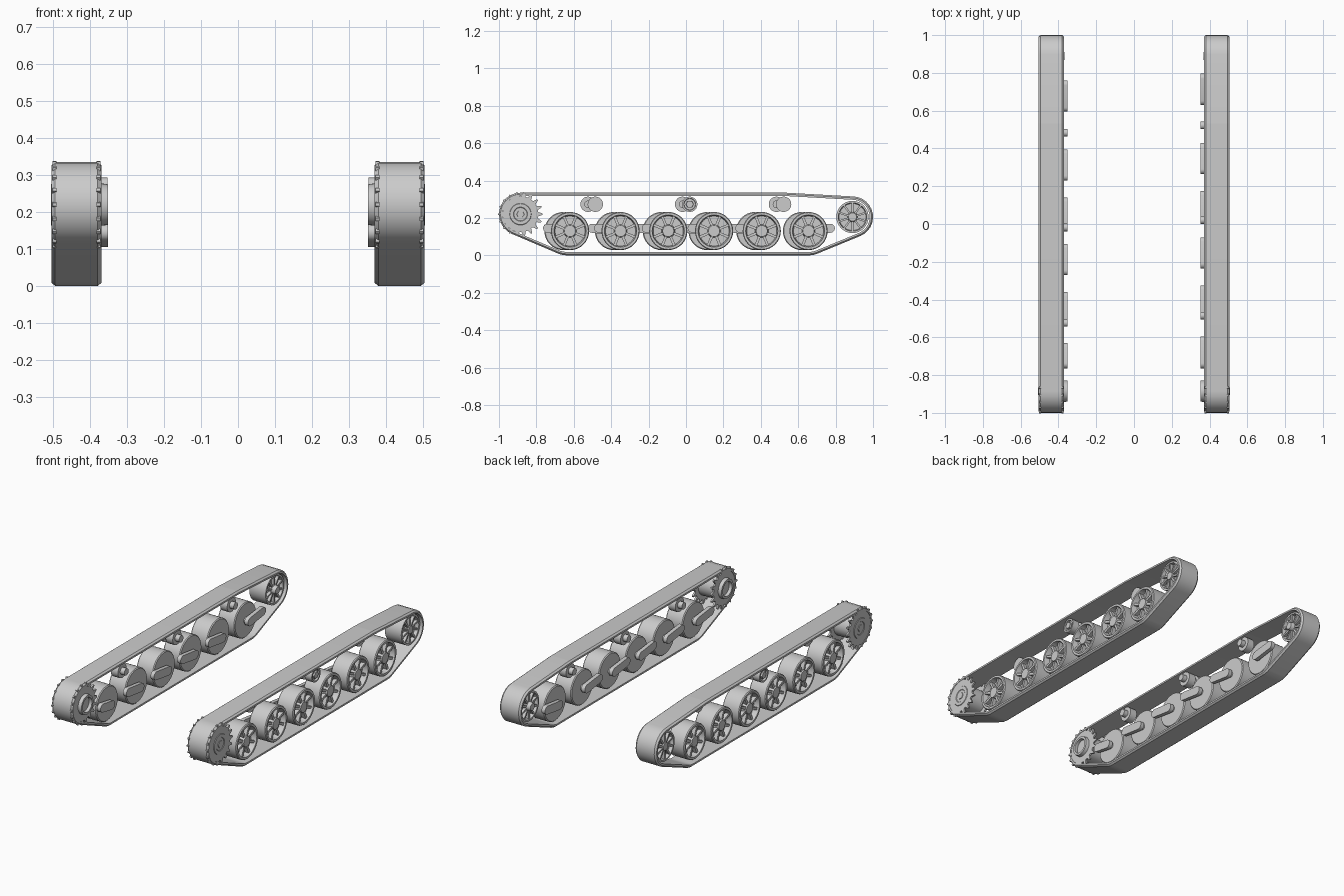
import bpy, bmesh
from math import sin, cos, pi, acos, atan2, hypot, radians

cube = bpy.data.objects.get("Cube")
if cube:
    bpy.data.objects.remove(cube)

grey = bpy.data.materials.new("plain grey")
grey.use_nodes = True
grey.diffuse_color = (0.6, 0.6, 0.6, 1)
grey.node_tree.nodes["Principled BSDF"].inputs["Base Color"].default_value = (0.6, 0.6, 0.6, 1)


def skin(name, rings, closed=False):
    """Join equal rings of points into a solid; cap the ends unless closed."""
    bm = bmesh.new()
    loops = [[bm.verts.new(p) for p in ring] for ring in rings]
    n = len(loops[0])
    pairs = list(zip(loops, loops[1:]))
    if closed:
        pairs.append((loops[-1], loops[0]))
    else:
        bm.faces.new(loops[0])
        bm.faces.new(loops[-1])
    for a, b in pairs:
        for i in range(n):
            j = (i + 1) % n
            bm.faces.new((a[i], a[j], b[j], b[i]))
    bmesh.ops.recalc_face_normals(bm, faces=bm.faces)
    mesh = bpy.data.meshes.new(name)
    bm.to_mesh(mesh)
    bm.free()
    mesh.materials.append(grey)
    obj = bpy.data.objects.new(name, mesh)
    bpy.context.collection.objects.link(obj)
    bpy.ops.object.select_all(action='DESELECT')
    obj.select_set(True)
    bpy.context.view_layer.objects.active = obj
    bpy.ops.object.shade_smooth_by_angle(angle=radians(32))
    return obj


def lathe(name, side, y, z, profile, segments=32):
    """Turn an (x, radius) profile round a sideways axle."""
    turns = [2 * pi * i / segments for i in range(segments)]
    return skin(name, [[(side * x, y + r * cos(a), z + r * sin(a)) for a in turns]
                       for x, r in profile])


def prism(name, side, x0, x1, points):
    return skin(name, [[(side * x, y, z) for y, z in points] for x in (x0, x1)])


def belt(circles, inset=0, steps=12):
    """Outline stretched round circles (y, z, r), given anticlockwise."""
    n = len(circles)
    leave = []
    for i in range(n):
        (ay, az, ar), (by, bz, br) = circles[i], circles[(i + 1) % n]
        dy, dz = by - ay, bz - az
        leave.append(atan2(dz, dy) - acos((ar - br) / hypot(dy, dz)))
    points = []
    for i, (y, z, r) in enumerate(circles):
        start = leave[i - 1]
        sweep = (leave[i] - start) % (2 * pi)
        for k in range(steps + 1):
            a = start + sweep * k / steps
            points.append((y + (r - inset) * cos(a), z + (r - inset) * sin(a)))
    return points


def spokes(name, side, y, z, count, r0, r1, half, x0, x1):
    for k in range(count):
        a = 2 * pi * (k + 0.5) / count
        corners = [(r0, -half), (r1, -half), (r1, half), (r0, half)]
        prism(name, side, x0, x1, [(y + u * cos(a) - v * sin(a), z + u * sin(a) + v * cos(a))
                                   for u, v in corners])


SPROCKET = (-0.885, 0.22)
IDLER = (0.89, 0.205)
LOOP = [(-0.635, 0.13, 0.13), (0.655, 0.13, 0.13), (*IDLER, 0.11),
        (0.53, 0.235, 0.1), (*SPROCKET, 0.115)]
# Track cross-section: distance out, depth below the tread
BAND = [(0.37, 0.008), (0.38, 0), (0.495, 0), (0.505, 0.008), (0.505, 0.018), (0.37, 0.018)]
WHEEL = [(0.385, 0.097), (0.39, 0.102), (0.49, 0.102), (0.495, 0.098), (0.495, 0.086),
         (0.463, 0.08), (0.463, 0.036), (0.492, 0.03), (0.492, 0.012)]
IDLER_SHAPE = [(0.367, 0.02), (0.385, 0.025), (0.405, 0.028), (0.405, 0.072), (0.385, 0.076),
               (0.385, 0.086), (0.49, 0.086), (0.49, 0.076), (0.47, 0.072), (0.47, 0.028),
               (0.492, 0.022)]

for side, word, shift in ((1, "left", 0), (-1, "right", -0.035)):
    # Track band
    skin(word + "_track", [[(side * x, y, z) for y, z in belt(LOOP, d)] for x, d in BAND],
         closed=True)

    # Drive sprocket: two toothed plates on a drum
    y, z = SPROCKET
    teeth = []
    for k in range(18):
        for part, r in ((-0.32, 0.096), (-0.1, 0.119), (0.1, 0.119), (0.32, 0.096)):
            a = 2 * pi * (k + part) / 18
            teeth.append((y + r * cos(a), z + r * sin(a)))
    prism(word + "_sprocket_outer_plate", side, 0.492, 0.503, teeth)
    prism(word + "_sprocket_inner_plate", side, 0.372, 0.383, teeth)
    lathe(word + "_sprocket_drum", side, y, z, [(0.38, 0.07), (0.495, 0.07)])
    lathe(word + "_sprocket_inner_hub", side, y, z,
          [(0.371, 0.042), (0.352, 0.042), (0.352, 0.055), (0.375, 0.058)])
    lathe(word + "_sprocket_outer_hub", side, y, z,
          [(0.50, 0.06), (0.506, 0.056), (0.506, 0.038), (0.5035, 0.035)])
    lathe(word + "_sprocket_cap", side, y, z, [(0.50, 0.022), (0.507, 0.02)], 6)

    # Rear idler, spoked on both faces
    y, z = IDLER
    lathe(word + "_idler", side, y, z, IDLER_SHAPE)
    for x0, x1 in ((0.465, 0.487), (0.388, 0.41)):
        spokes(word + "_idler_spoke", side, y, z, 10, 0.02, 0.078, 0.005, x0, x1)

    # Road wheels with swing arms; the rear arm points backwards
    for i, wheel_y in enumerate((-0.62, -0.35, -0.095, 0.15, 0.405, 0.655)):
        y, z = wheel_y + shift, 0.13
        lathe(word + "_road_wheel", side, y, z, WHEEL)
        spokes(word + "_wheel_spoke", side, y, z, 8, 0.028, 0.084, 0.007, 0.46, 0.485)
        pivot = y + (0.117 if i == 5 else -0.117)
        if i == 0:
            pivot = -0.74
        ends = [(y, z, 0.025), (pivot, 0.145, 0.024)]
        prism(word + "_swing_arm", side, 0.352, 0.375, belt(ends))
        lathe(word + "_arm_axle", side, y, z, [(0.36, 0.018), (0.39, 0.018)], 20)

    # Return rollers; only the middle one is double
    for i, roller_y in enumerate((-0.485, 0.02, 0.522)):
        y, z = roller_y + shift * 1.1, 0.273
        lathe(word + "_return_roller", side, y, z, [(0.38, 0.041), (0.425, 0.041)], 24)
        lathe(word + "_roller_axle", side, y, z, [(0.353, 0.02), (0.385, 0.02)], 20)
        if i == 1:
            lathe(word + "_outer_roller", side, y, z,
                  [(0.42, 0.025), (0.445, 0.025), (0.445, 0.041), (0.49, 0.041),
                   (0.49, 0.032), (0.48, 0.03)], 24)
            lathe(word + "_roller_cap", side, y, z, [(0.475, 0.022), (0.492, 0.02)], 6)
